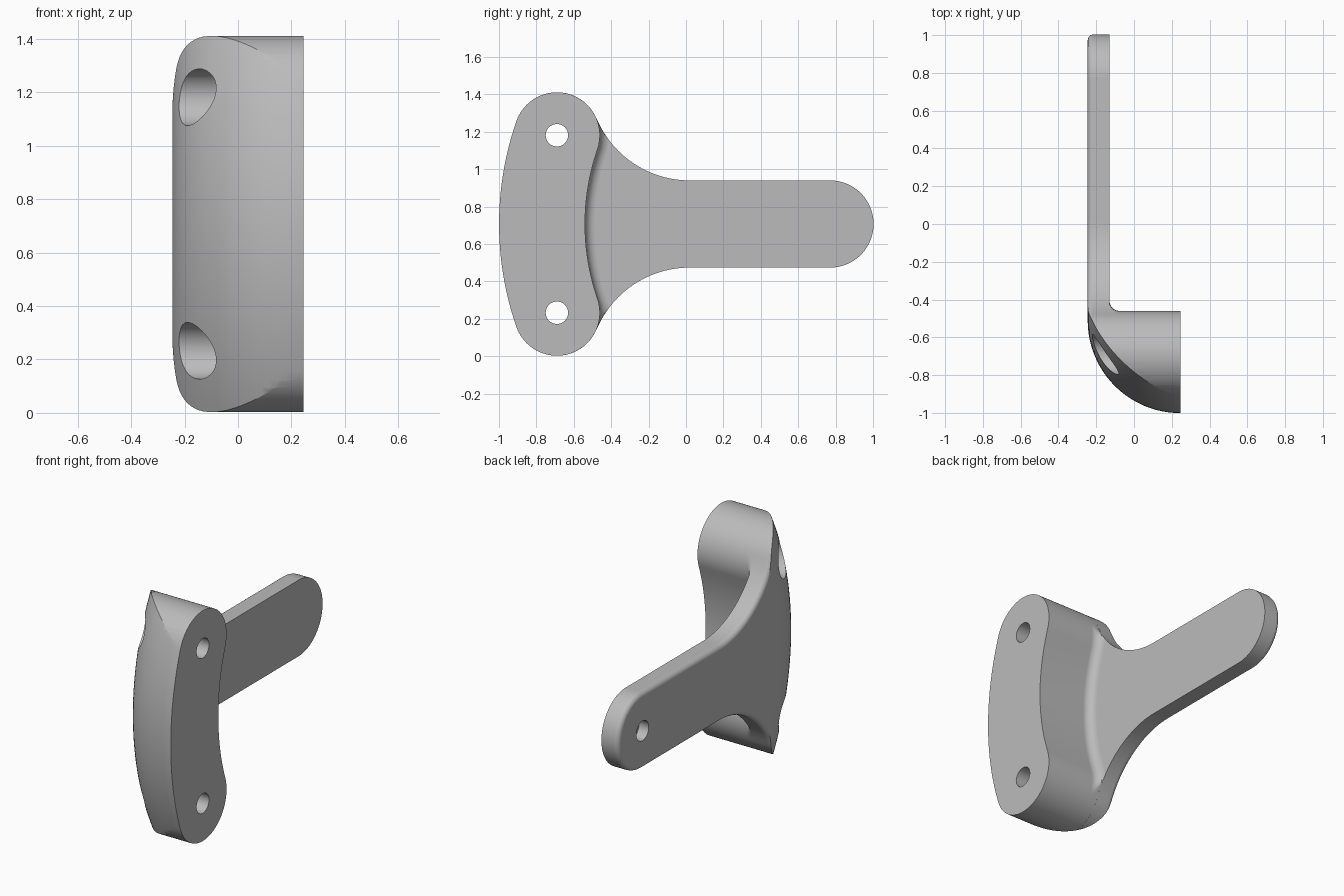
import bpy, bmesh
from math import sin, cos, pi, atan2, sqrt, radians

if "Cube" in bpy.data.objects:
    bpy.data.objects.remove(bpy.data.objects["Cube"], do_unlink=True)

# Main dimensions
MID = 0.707                    # height of the symmetry plane
AXIS = 0.68                    # y of the bend axis of the curved foot
BEND, CAP = 1.45, 0.23         # bend radius and half width of the foot
SPREAD = radians(19.1)         # half angle of the foot
X0, X1, X2 = -0.245, -0.13, 0.245
CY, CZ = AXIS - BEND * cos(SPREAD), BEND * sin(SPREAD)   # cap centre
FY, FR, TIP = 0.02, 0.54, 0.233                          # flare and tip
FZ = TIP + FR
TOUCH = atan2(FZ - CZ, FY - CY)                          # cap meets flare


def arc(cy, cz, r, a, b, n):
    return [(cy + r * cos(a + (b - a) * i / n), cz + r * sin(a + (b - a) * i / n))
            for i in range(n + 1)]


def mirrored(half):
    """Close a half outline that starts and ends on the symmetry plane."""
    return half + [(y, -z) for y, z in reversed(half[1:-1])]


def silhouette(d):
    """Whole plate outline, grown by d."""
    half = arc(AXIS, 0, BEND + CAP + d, pi, pi - SPREAD, 16)
    half += arc(CY, CZ, CAP + d, pi - SPREAD, TOUCH, 24)[1:]
    half += arc(FY, FZ, FR - d, pi + TOUCH, 1.5 * pi, 24)[1:]
    half += arc(0.77, 0, TIP + d, pi / 2, 0, 24)
    return mirrored(half)


def foot_outline(d):
    """Bean outline; growth is limited to the inside of the flare."""
    half = arc(AXIS, 0, BEND + CAP - 0.0005, pi, pi - SPREAD, 16)
    n = 48
    for i in range(1, n + 1):
        a = pi - SPREAD - pi * i / n
        grow = 0.0
        if a < TOUCH:
            b = cos(a) * (FY - CY) + sin(a) * (FZ - CZ)
            q = b * b - ((FY - CY) ** 2 + (FZ - CZ) ** 2 - FR ** 2)
            grow = d if q < 0 else max(0.0, min(d, b - sqrt(q) - CAP))
        r = CAP - 0.0005 + min(grow, d)
        half.append((CY + r * cos(a), CZ + r * sin(a)))
    half += arc(AXIS, 0, BEND - CAP - d, pi - SPREAD, pi, 16)[1:]
    return mirrored(half)


def circle(cy, cz, r, n):
    return arc(cy, cz, r, 0, 2 * pi, n)[:-1]


def loft(name, rings):
    """Join outlines stacked along x into a closed solid."""
    bm = bmesh.new()
    loops = [[bm.verts.new((x, y, z + MID)) for y, z in pts] for x, pts in rings]
    n = len(loops[0])
    for a, b in zip(loops, loops[1:]):
        for i in range(n):
            j = (i + 1) % n
            bm.faces.new((a[i], a[j], b[j], b[i]))
    bm.faces.new(loops[0])
    bm.faces.new(loops[-1])
    bmesh.ops.recalc_face_normals(bm, faces=bm.faces)
    me = bpy.data.meshes.new(name)
    bm.to_mesh(me)
    bm.free()
    ob = bpy.data.objects.new(name, me)
    bpy.context.collection.objects.link(ob)
    return ob


def combine(target, tool, operation):
    bpy.context.view_layer.objects.active = target
    mod = target.modifiers.new("cut", 'BOOLEAN')
    mod.operation, mod.object, mod.solver = operation, tool, 'EXACT'
    tool.hide_render = True
    bpy.ops.object.modifier_apply(modifier=mod.name)
    bpy.data.objects.remove(tool, do_unlink=True)


# Plate with a rounded outer edge
E = 0.03
steps = [i * pi / 12 for i in range(7)]
bracket = loft("bracket", [(X0 + E - E * cos(t), silhouette(E * sin(t) - E)) for t in steps]
               + [(X1, silhouette(0))])

# Curved foot with a fillet where it meets the plate
F = 0.055
foot = loft("foot", [(X1 - 0.04, foot_outline(-0.01))]
            + [(X1 + F - F * cos(t), foot_outline(F - F * sin(t))) for t in steps]
            + [(X2, foot_outline(0))])
combine(bracket, foot, 'UNION')

# Rounded front: a large disc with a quarter-round rim trims the body
R = X2 - X0
rim = [i * pi / 48 for i in range(25)]
disc = loft("rounding_disc",
            [(X2 - (R + 0.0003) * cos(t),
              circle(AXIS, 0, BEND + CAP + 0.001 - R + R * sin(t), 300)) for t in rim]
            + [(X2 + 0.1, circle(AXIS, 0, BEND + CAP + 0.002, 300))])
combine(bracket, disc, 'INTERSECT')

# Two counterbored bolt holes and a blind hole in the tip
for side in (1, -1):
    z = side * CZ
    drill = [(-0.4, circle(CY, z, 0.106, 48)), (0.08, circle(CY, z, 0.106, 48)),
             (0.08, circle(CY, z, 0.06, 48)), (0.4, circle(CY, z, 0.06, 48))]
    combine(bracket, loft("bolt_drill", drill), 'DIFFERENCE')
blind = [(x, circle(0.77, 0, 0.06, 48)) for x in (-0.4, -0.18)]
combine(bracket, loft("tip_drill", blind), 'DIFFERENCE')

# Material and shading
mat = bpy.data.materials.new("light_grey")
mat.use_nodes = True
grey = (0.5, 0.5, 0.5, 1)
mat.diffuse_color = grey
mat.node_tree.nodes["Principled BSDF"].inputs["Base Color"].default_value = grey
bracket.data.materials.clear()
bracket.data.materials.append(mat)
for p in bracket.data.polygons:
    p.material_index = 0

bpy.ops.object.select_all(action='DESELECT')
bracket.select_set(True)
bpy.context.view_layer.objects.active = bracket
bpy.ops.object.shade_smooth_by_angle(angle=radians(25))
weighted = bracket.modifiers.new("even_normals", 'WEIGHTED_NORMAL')
weighted.keep_sharp = True
